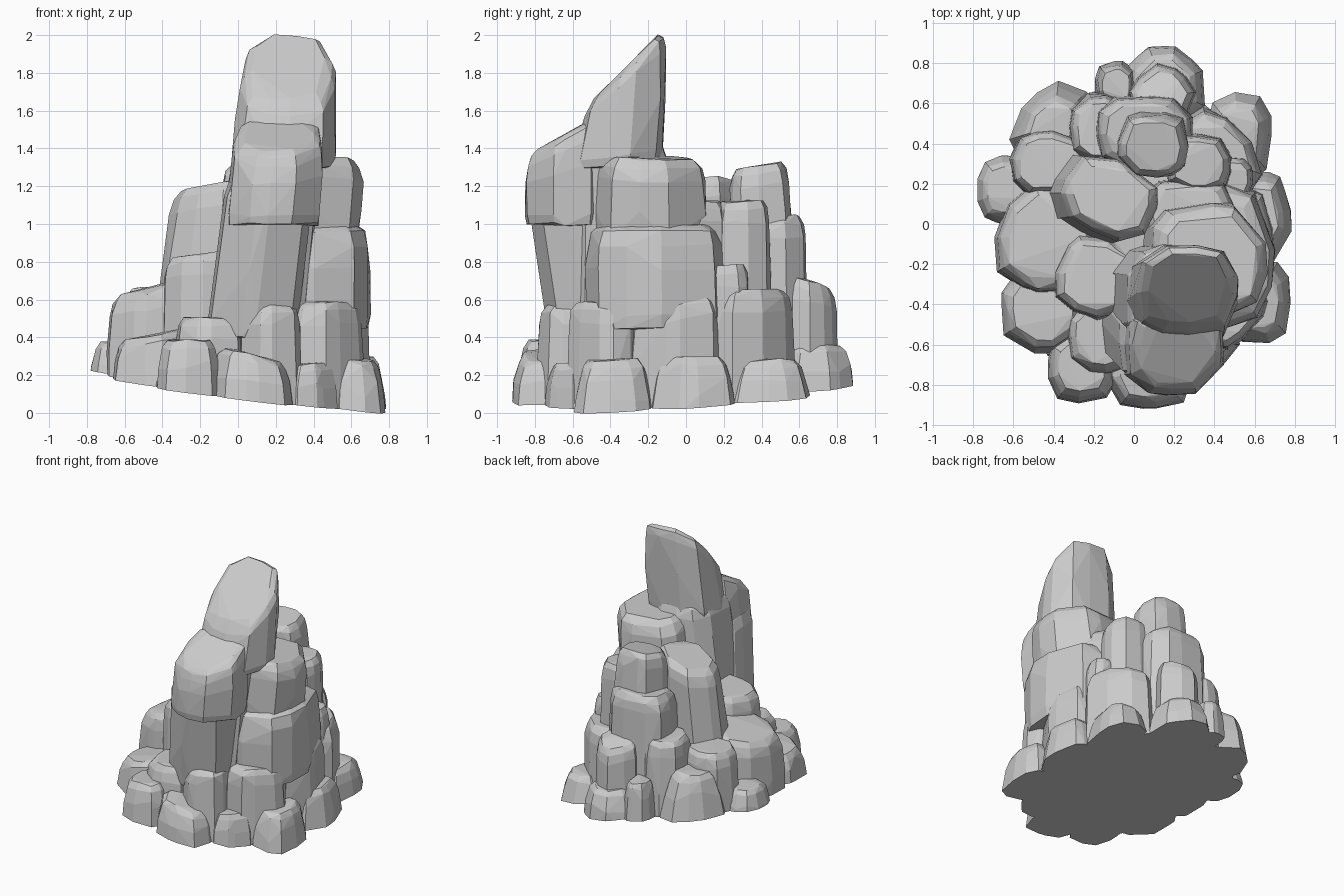
import bpy
import bmesh
import math
import random
from mathutils import Vector

if "Cube" in bpy.data.objects:
    bpy.data.objects.remove(bpy.data.objects["Cube"], do_unlink=True)

stone = bpy.data.materials.new("pale_grey_stone")
stone.use_nodes = True
STONE_COLOUR = (0.6, 0.6, 0.6, 1)
stone.diffuse_color = STONE_COLOUR
stone.node_tree.nodes["Principled BSDF"].inputs["Base Color"].default_value = STONE_COLOUR

# Tilted ground plane that slices the bottom of the pile
GROUND_POINT = Vector((0, 0, 0.12))
GROUND_NORMAL = Vector((0.125, -0.055, 1))
rng = random.Random(7)


def outline(sides):
    """Irregular rounded-square outline that exactly spans -1 to 1."""
    start = rng.random()
    points = []
    for i in range(sides):
        angle = math.tau * (i + start + rng.uniform(-0.3, 0.3)) / sides
        c, s = math.cos(angle), math.sin(angle)
        radius = (abs(c) ** 3 + abs(s) ** 3) ** (-1 / 3)
        points.append([radius * c, radius * s])
    for axis in (0, 1):
        low = min(p[axis] for p in points)
        high = max(p[axis] for p in points)
        for p in points:
            p[axis] = 2 * (p[axis] - low) / (high - low) - 1
    return points


def rock(name, x, y, z, slope=(0, 0), lean=(0, 0), taper=0.95, chamfer=0.11, turn=0):
    """Faceted boulder filling a box (turned by degrees), with a chamfered, sloping top."""
    bottom, top = z
    height = top - bottom
    bevel = min(chamfer / height, 0.4)
    rings = ((0, 0.96), (0.12, 1), (rng.uniform(0.35, 0.6), 1.01), (1 - bevel, 0.98),
             (1 - bevel * 0.35, 0.91), (1, 0.77))
    shape = outline(11)
    c, s = math.cos(math.radians(turn)), math.sin(math.radians(turn))
    bm = bmesh.new()
    for t, scale in rings:
        scale *= 1 + (taper - 1) * t
        for px, py in shape:
            wobble = scale * rng.uniform(0.97, 1.02)
            wide = px * wobble * (x[1] - x[0]) / 2
            deep = py * wobble * (y[1] - y[0]) / 2
            dx, dy = wide * c - deep * s, wide * s + deep * c
            rise = height + slope[0] * dx + slope[1] * dy
            bm.verts.new((sum(x) / 2 + dx + lean[0] * (t - 0.5),
                          sum(y) / 2 + dy + lean[1] * (t - 0.5),
                          bottom + t * rise + rng.uniform(-0.01, 0.01)))
    bmesh.ops.convex_hull(bm, input=bm.verts)
    loose = [v for v in bm.verts if not v.link_faces]
    bmesh.ops.delete(bm, geom=loose, context="VERTS")

    # Slice off whatever lies under the ground plane and close the cut
    geometry = bm.verts[:] + bm.edges[:] + bm.faces[:]
    bmesh.ops.bisect_plane(bm, geom=geometry, plane_co=GROUND_POINT,
                           plane_no=GROUND_NORMAL.normalized(), clear_inner=True)
    rim = [e for e in bm.edges if e.is_boundary]
    if rim:
        bmesh.ops.holes_fill(bm, edges=rim)
    bmesh.ops.dissolve_limit(bm, angle_limit=math.radians(4),
                             verts=bm.verts, edges=bm.edges)
    bmesh.ops.recalc_face_normals(bm, faces=bm.faces)

    mesh = bpy.data.meshes.new(name)
    bm.to_mesh(mesh)
    bm.free()
    mesh.materials.append(stone)
    bpy.context.collection.objects.link(bpy.data.objects.new(name, mesh))


def ground_rock(name, x, y, top, **options):
    """Rock whose foot starts just under the ground plane."""
    centre = Vector((sum(x) / 2, sum(y) / 2, 0))
    ground = GROUND_POINT.z - GROUND_NORMAL.dot(centre)
    rock(name, x, y, (ground - 0.1, top), **options)


# Hidden cores that close the gaps
rock("core_low", x=(-.66, .66), y=(-.76, .74), z=(-.1, .28))
rock("core_middle", x=(-.4, .55), y=(-.55, .52), z=(-.1, .54))
rock("core_high", x=(-.2, .4), y=(-.3, .42), z=(0, .85))

# Leaning tower
rock("tower_front_lower", x=(-.12, .36), y=(-.79, -.3), z=(.4, 1.25),
     lean=(.1, -.13), taper=1)
rock("tower_back_slab", x=(-.1, .42), y=(-.64, -.09), z=(.3, 1.45),
     lean=(.13, 0), taper=.97)
rock("tower_front_upper", x=(-.05, .45), y=(-.85, -.4), z=(1, 1.48),
     slope=(0, .55), lean=(.03, 0), taper=.97, chamfer=.08)
rock("tower_peak", x=(-.02, .53), y=(-.58, -.1), z=(1.3, 1.83),
     slope=(0, 1), lean=(.03, .05), taper=.92, chamfer=.08)

# Right shoulder stack
rock("right_shoulder_top", x=(.06, .65), y=(-.48, .11), z=(.85, 1.35),
     slope=(-.06, -.04), lean=(.06, 0), taper=1)
rock("right_shoulder_middle", x=(.04, .7), y=(-.53, .2), z=(.45, 1), taper=1)
rock("right_shoulder_inner", x=(.02, .52), y=(-.15, .24), z=(.4, 1.12))
ground_rock("right_foot_front", x=(.28, .62), y=(-.65, -.21), top=.58, turn=-45)
ground_rock("right_foot_middle", x=(.3, .7), y=(-.3, .19), top=.6, slope=(0, .2))
ground_rock("right_foot_back", x=(.23, .59), y=(.09, .59), top=.65, turn=45)

# Back stack
rock("back_column_top", x=(-.09, .28), y=(.23, .56), z=(.8, 1.31),
     slope=(0, .15), lean=(0, -.02))
ground_rock("back_column_middle", x=(-.2, .3), y=(.27, .65), top=1.04)
ground_rock("back_column_side", x=(.14, .5), y=(.14, .46), top=1.12, taper=.9)
ground_rock("back_column_low", x=(-.02, .3), y=(.48, .79), top=.7,
            slope=(0, -.3), turn=45)
ground_rock("back_nook", x=(.36, .6), y=(.1, .34), top=.78)
ground_rock("back_left_shelf", x=(-.34, .02), y=(.28, .66), top=.74, taper=.88)

# Left slabs stepping down
ground_rock("left_slab_high", x=(-.43, .09), y=(-.08, .34), top=1.21,
            slope=(.2, 0), lean=(.12, 0), taper=.92, turn=-25)
ground_rock("left_slab_front", x=(-.39, .02), y=(-.47, -.06), top=.84,
            slope=(.1, 0), taper=.98, turn=-20)
ground_rock("left_slab_wide", x=(-.68, -.18), y=(-.35, .2), top=.67,
            slope=(.25, 0), taper=.97, turn=-20)
ground_rock("left_slab_back", x=(-.62, -.22), y=(.13, .47), top=.66)

# Ring of boulders around the foot
ground_rock("foot_left", x=(-.79, -.46), y=(-.01, .35), top=.37, taper=.82)
ground_rock("foot_front_left", x=(-.67, -.24), y=(-.65, -.18), top=.41,
            slope=(.2, 0), taper=.9)
ground_rock("foot_front_step", x=(-.35, .05), y=(-.76, -.36), top=.5, taper=.9)
ground_rock("foot_front_small", x=(-.44, -.08), y=(-.9, -.52), top=.38, taper=.85)
ground_rock("foot_front", x=(-.15, .3), y=(-.93, -.52), top=.31,
            slope=(-.25, 0), taper=.85)
ground_rock("foot_under_tower", x=(0, .34), y=(-.79, -.38), top=.57)
ground_rock("foot_front_right_small", x=(.25, .5), y=(-.76, -.44), top=.26,
            taper=.85, turn=-45)
ground_rock("foot_front_right", x=(.42, .79), y=(-.6, -.16), top=.28, taper=.8)
ground_rock("foot_right", x=(.4, .79), y=(-.2, .27), top=.29, taper=.82)
ground_rock("foot_back_right", x=(.34, .7), y=(.2, .68), top=.28, taper=.75)
ground_rock("foot_back", x=(-.05, .36), y=(.46, .9), top=.36, taper=.8, turn=45)
ground_rock("foot_back_small", x=(-.2, .02), y=(.55, .82), top=.45, taper=.8)
ground_rock("foot_back_left", x=(-.6, -.2), y=(.24, .74), top=.53, taper=.62, turn=-45)
